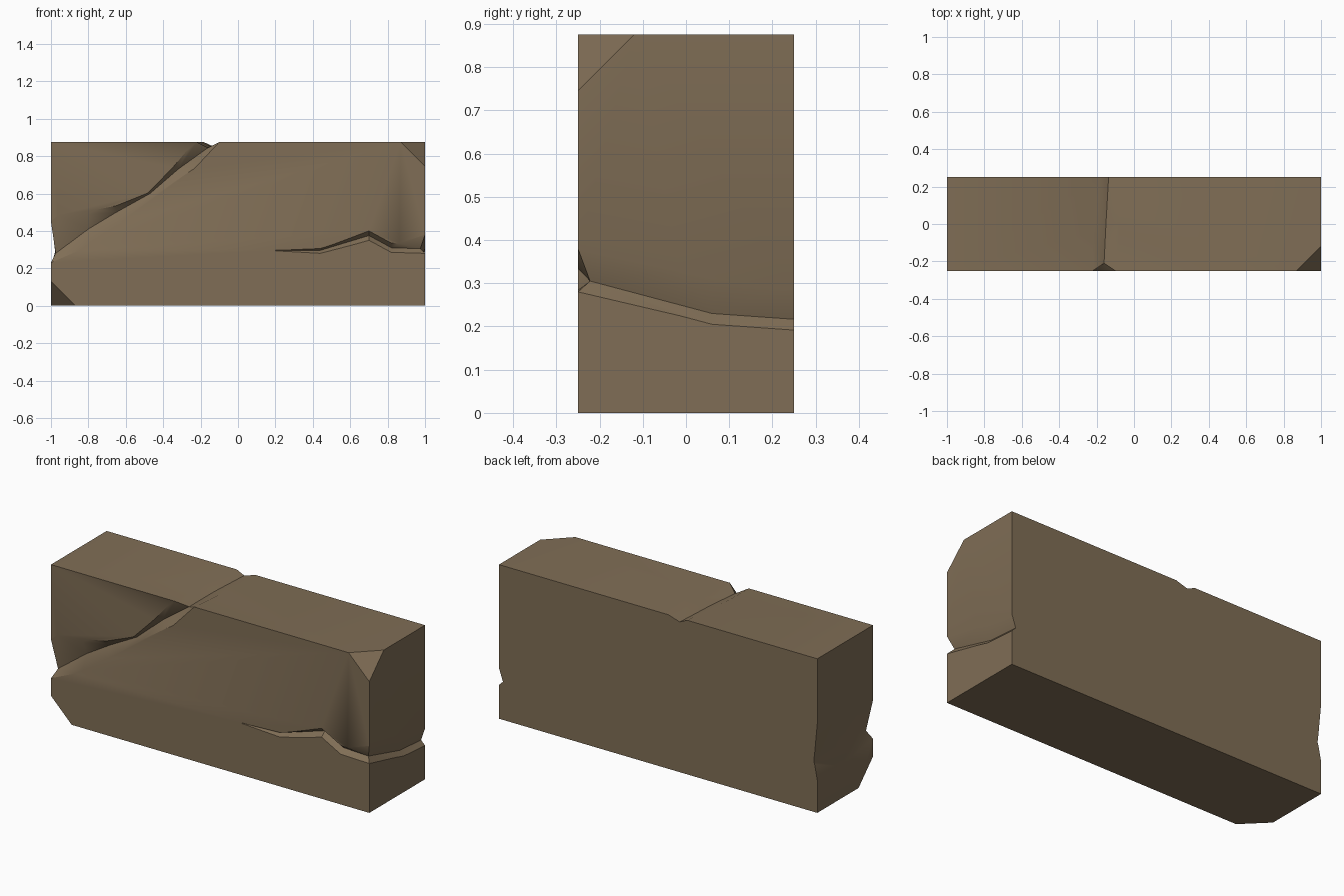
import bpy, bmesh, math
from mathutils import Vector

if "Cube" in bpy.data.objects:
    bpy.data.objects.remove(bpy.data.objects["Cube"])

stone = bpy.data.materials.new("brown stone")
stone.diffuse_color = (0.215, 0.155, 0.092, 1)
stone.use_nodes = True
stone.node_tree.nodes["Principled BSDF"].inputs["Base Color"].default_value = stone.diffuse_color
X, Y, H = 1.0, 0.25, 0.875


def make_object(name, bm):
    bmesh.ops.recalc_face_normals(bm, faces=bm.faces)
    mesh = bpy.data.meshes.new(name)
    bm.to_mesh(mesh)
    bm.free()
    obj = bpy.data.objects.new(name, mesh)
    bpy.context.collection.objects.link(obj)
    mesh.materials.append(stone)
    return obj


def crack_cutter(name, stations):
    """Loft of V sections (lip, deepest point, lip), lips pushed out of the block."""
    bm = bmesh.new()
    rings = []
    for a, d, b in stations:
        a, d, b = Vector(a), Vector(d), Vector(b)
        rings.append([bm.verts.new(p) for p in (d + (a - d) * 1.35, d, d + (b - d) * 1.35)])
    for r, s in zip(rings, rings[1:]):
        for i in range(3):
            j = (i + 1) % 3
            bm.faces.new((r[i], r[j], s[j], s[i]))
    bm.faces.new(rings[0])
    bm.faces.new(rings[-1])
    bmesh.ops.triangulate(bm, faces=bm.faces)
    return make_object(name, bm)


# Block with two chipped corners
bm = bmesh.new()
bmesh.ops.create_cube(bm, size=1)
for v in bm.verts:
    v.co = (v.co.x * 2 * X, v.co.y * 2 * Y, (v.co.z + 0.5) * H)
for sx, sz, z in ((1, 1, H), (-1, -1, 0)):
    geom = bm.verts[:] + bm.edges[:] + bm.faces[:]
    bmesh.ops.bisect_plane(bm, geom=geom, plane_co=(sx * (X - 0.13), -Y, z),
                           plane_no=(sx, -1, sz), clear_outer=True)
    bmesh.ops.holes_fill(bm, edges=[e for e in bm.edges if e.is_boundary])
block = make_object("stone_block", bm)


def front(a, d, b, depth):
    return ((a[0], -Y, a[1]), (d[0], -Y + depth, d[1]), (b[0], -Y, b[1]))


def side(sx, y, a, d, b, depth):
    return ((sx * X, y, a), (sx * (X - depth), y, d), (sx * X, y, b))


def top(y, a, d, b, depth):
    return ((a, y, H), (d, y, H - depth), (b, y, H))


# Thin crack around the front right edge
right_crack = crack_cutter("right_crack_cutter", [
    front((0.2, 0.297), (0.2, 0.295), (0.2, 0.293), 0.002),
    front((0.44, 0.306), (0.44, 0.296), (0.44, 0.28), 0.025),
    front((0.7, 0.40), (0.7, 0.375), (0.7, 0.35), 0.03),
    front((0.82, 0.335), (0.82, 0.31), (0.82, 0.285), 0.03),
    ((X, -Y, 0.38), (X - 0.025, -Y + 0.028, 0.305), (X, -Y, 0.28)),
    side(1, 0.06, 0.31, 0.23, 0.205, 0.025),
    side(1, 0.30, 0.285, 0.213, 0.188, 0.025),
])

# Wide worn groove: left end, diagonally over the front, across the top
left_groove = crack_cutter("left_groove_cutter", [
    side(-1, 0.30, 0.52, 0.29, 0.18, 0.022),
    side(-1, 0.0, 0.48, 0.28, 0.20, 0.025),
    ((-X, -Y, 0.45), (-X + 0.025, -Y + 0.028, 0.28), (-X, -Y, 0.23)),
    front((-0.8, 0.49), (-0.8, 0.41), (-0.8, 0.33), 0.032),
    front((-0.65, 0.535), (-0.65, 0.50), (-0.64, 0.44), 0.03),
    front((-0.48, 0.605), (-0.47, 0.60), (-0.45, 0.588), 0.012),
    front((-0.35, 0.738), (-0.32, 0.73), (-0.27, 0.71), 0.032),
    ((-0.22, -Y, H), (-0.16, -Y + 0.04, H - 0.03), (-0.10, -Y, H)),
    top(0.0, -0.21, -0.15, -0.08, 0.022),
    top(0.30, -0.18, -0.133, -0.06, 0.022),
])

# Carve the cracks and smooth the worn slopes
bpy.context.view_layer.objects.active = block
block.select_set(True)
for cutter in (right_crack, left_groove):
    mod = block.modifiers.new("carve", 'BOOLEAN')
    mod.operation = 'DIFFERENCE'
    mod.solver = 'EXACT'
    mod.object = cutter
    bpy.ops.object.modifier_apply(modifier=mod.name)
    bpy.data.objects.remove(cutter)
bpy.ops.object.shade_smooth_by_angle(angle=math.radians(35))
